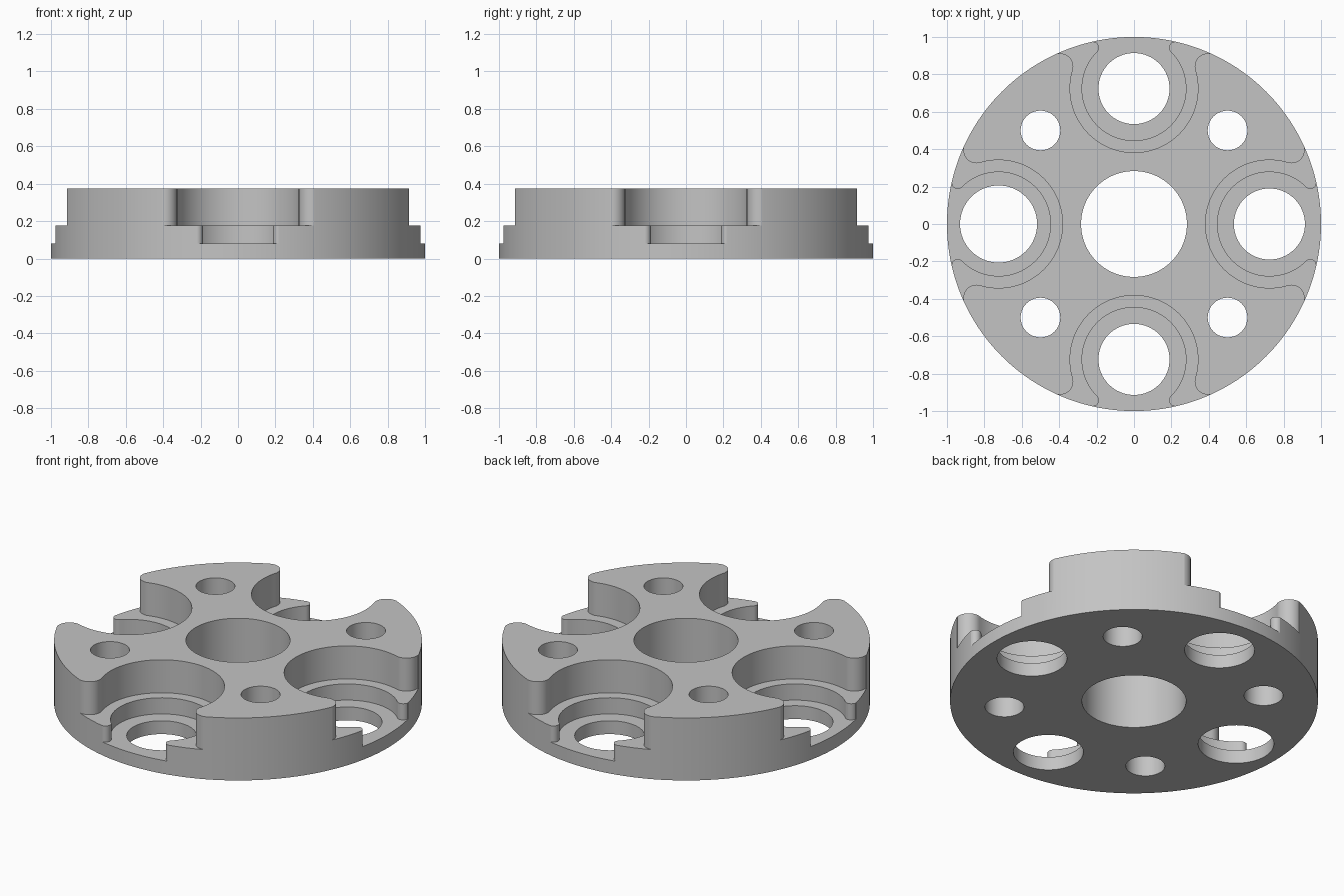
import bpy, bmesh
from math import sin, cos, pi, radians, atan2, hypot, sqrt
from mathutils import Matrix

cube = bpy.data.objects.get("Cube")
if cube:
    bpy.data.objects.remove(cube)

HEIGHT = 0.375
SEAT = 0.724          # distance of the four pockets from the centre

metal = bpy.data.materials.new("plain grey")
metal.use_nodes = True
grey = (0.55, 0.55, 0.55, 1)
metal.diffuse_color = grey
metal.node_tree.nodes["Principled BSDF"].inputs["Base Color"].default_value = grey


def arc(cx, cy, r, a0, a1, n):
    return [(cx + r * cos(a0 + (a1 - a0) * i / n), cy + r * sin(a0 + (a1 - a0) * i / n))
            for i in range(n + 1)]


def circle(cx, cy, r, n=64):
    return arc(cx, cy, r, 0, 2 * pi, n)[:-1]


def prism(name, outline, z0, z1, turn=0):
    """Extrude a closed outline from z0 to z1, turned about the centre."""
    bm = bmesh.new()
    face = bm.faces.new([bm.verts.new((x, y, z0)) for x, y in outline])
    top = bmesh.ops.extrude_face_region(bm, geom=[face])["geom"]
    bmesh.ops.translate(bm, vec=(0, 0, z1 - z0),
                        verts=[v for v in top if isinstance(v, bmesh.types.BMVert)])
    bmesh.ops.recalc_face_normals(bm, faces=bm.faces)
    bm.transform(Matrix.Rotation(turn, 4, 'Z'))
    mesh = bpy.data.meshes.new(name)
    bm.to_mesh(mesh)
    bm.free()
    mesh.materials.append(metal)
    obj = bpy.data.objects.new(name, mesh)
    bpy.context.collection.objects.link(obj)
    return obj


def pocket(r, fillet):
    """Round pocket open to the rim, its mouth corners rounded by a fillet."""
    a, b = 1 - fillet, r + fillet
    fy = (a * a + SEAT * SEAT - b * b) / (2 * SEAT)
    fx = sqrt(a * a - fy * fy)
    rim = atan2(fy, fx)
    touch = atan2(fy - SEAT, fx)
    start = rim + 0.12 * (touch + pi - rim)
    right = arc(fx, fy, fillet, start, touch + pi, 16)
    right.insert(0, (right[0][0] * 1.2, right[0][1] * 1.2))
    bowl = arc(0, SEAT, r, touch, -pi - touch, 72)
    left = [(-x, y) for x, y in reversed(right)]
    return right + bowl[1:-1] + left


# Main disc
hub = prism("hub_plate", circle(0, 0, 1, 192), 0, HEIGHT)

# Stepped pockets, through holes and bolt holes
cutters = [prism("bore_cutter", circle(0, 0, 0.283, 96), -0.1, 0.5)]
for k in range(4):
    turn = k * pi / 2
    hole = 0.206 if k == 1 else 0.19
    cutters += [
        prism("upper_pocket_cutter", pocket(0.342, 0.07), 0.177, 0.5, turn),
        prism("lower_pocket_cutter", pocket(0.278, 0.032), 0.08, 0.45, turn),
        prism("seat_hole_cutter", circle(0, SEAT, hole), -0.1, 0.4, turn),
        prism("bolt_hole_cutter", circle(0.5, 0.5, 0.106), -0.1, 0.5, turn),
    ]

bpy.ops.object.select_all(action='DESELECT')
bpy.context.view_layer.objects.active = hub
hub.select_set(True)
for cutter in cutters:
    cutter.hide_render = True
    cut = hub.modifiers.new("cut", 'BOOLEAN')
    cut.operation = 'DIFFERENCE'
    cut.solver = 'EXACT'
    cut.object = cutter
    bpy.ops.object.modifier_apply(modifier=cut.name)
    bpy.data.objects.remove(cutter)

bpy.ops.object.shade_smooth_by_angle(angle=radians(30))
